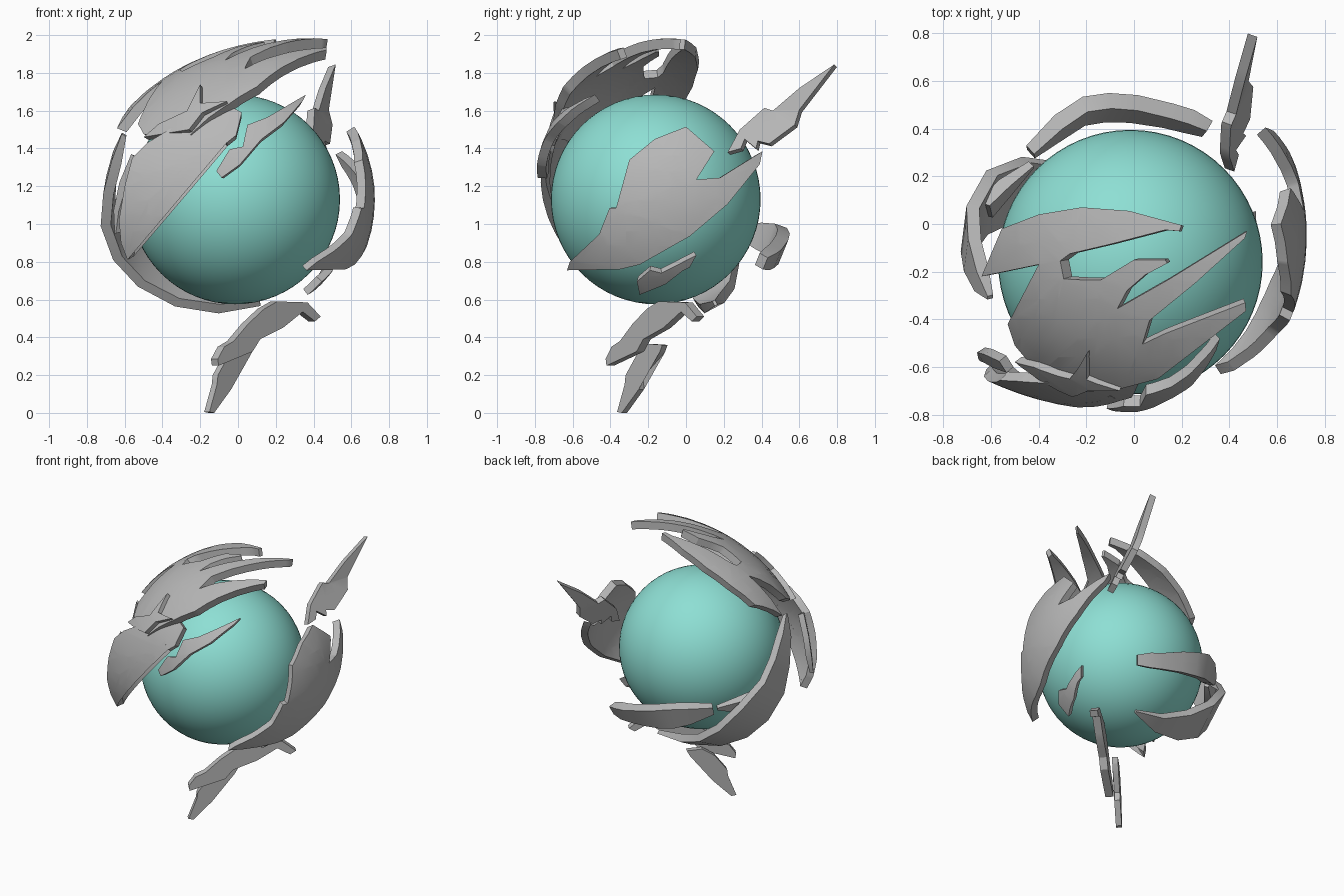
import bpy, bmesh, math
from mathutils import Vector

if "Cube" in bpy.data.objects:
    bpy.data.objects.remove(bpy.data.objects["Cube"])

def material(name, rgb):
    m = bpy.data.materials.new(name)
    m.diffuse_color = (*rgb, 1)
    m.use_nodes = True
    m.node_tree.nodes["Principled BSDF"].inputs["Base Color"].default_value = m.diffuse_color
    return m

GREY = material("stone_grey", (0.48, 0.48, 0.48))
TEAL = material("soft_teal", (0.27, 0.74, 0.66))
CORE = Vector((-0.015, -0.16, 1.13))

def finish(name, verts, faces, mat, angle=30):
    me = bpy.data.meshes.new(name)
    me.from_pydata(verts, [], faces)
    bm = bmesh.new()
    bm.from_mesh(me)
    bmesh.ops.recalc_face_normals(bm, faces=bm.faces)
    bm.to_mesh(me)
    bm.free()
    ob = bpy.data.objects.new(name, me)
    bpy.context.collection.objects.link(ob)
    me.materials.append(mat)
    bpy.ops.object.select_all(action='DESELECT')
    ob.select_set(True)
    bpy.context.view_layer.objects.active = ob
    bpy.ops.object.shade_smooth_by_angle(angle=math.radians(angle))
    return ob

def cut_outline(outline, step=0.08):
    """Fill a flat outline and slice it on a grid so it can be bent."""
    bm = bmesh.new()
    bm.faces.new([bm.verts.new((u, v, 0)) for u, v in outline])
    bmesh.ops.triangulate(bm, faces=bm.faces[:])
    for axis in (0, 1):
        no = Vector((axis == 0, axis == 1, 0))
        for k in range(-12, 27):
            bmesh.ops.bisect_plane(bm, geom=bm.verts[:] + bm.edges[:] + bm.faces[:],
                                   plane_co=no * (k * step + 0.003), plane_no=no)
    bm.verts.index_update()
    pts = [(v.co.x, v.co.y) for v in bm.verts]
    faces = [[v.index for v in f.verts] for f in bm.faces]
    rim = [(e.verts[0].index, e.verts[1].index) for e in bm.edges if e.is_boundary]
    bm.free()
    return pts, faces, rim

def slab(name, outline, outer, inner):
    """Bend an outline with outer(u, v) and close it with inner(point)."""
    pts, faces, rim = cut_outline(outline)
    top = [outer(u, v) for u, v in pts]
    n = len(top)
    faces = faces + [[i + n for i in reversed(f)] for f in faces]
    faces += [(a, b, b + n, a + n) for a, b in rim]
    return finish(name, top + [inner(p) for p in top], faces, GREY)

def shell(name, outline, axis, sign, centre, radii, thick=0.05):
    """Outline drawn across one axis and wrapped on an ellipsoid."""
    c = Vector(centre)
    a, b = [i for i in range(3) if i != axis]
    def outer(u, v):
        p = Vector((0, 0, 0))
        p[a], p[b] = u, v
        q = 1 - ((u - c[a]) / radii[a]) ** 2 - ((v - c[b]) / radii[b]) ** 2
        p[axis] = c[axis] + sign * radii[axis] * math.sqrt(max(q, 0.01))
        return p
    return slab(name, outline, outer, lambda p: p - (p - c).normalized() * thick)

def ribbon(name, path, thick=0.055):
    """Tapered blade following (x, y, z, half width) points around the core."""
    pts = [Vector(p[:3]) for p in path]
    verts, faces = [], []
    for i, p in enumerate(pts):
        t = pts[min(i + 1, len(pts) - 1)] - pts[max(i - 1, 0)]
        out = (p - CORE).normalized()
        side = out.cross(t).normalized() * path[i][3]
        d = out * min(thick, 0.02 + path[i][3])
        verts += [p + side, p - side, p - side - d, p + side - d]
    for i in range(len(pts) - 1):
        for k in range(4):
            a, b = i * 4 + k, i * 4 + (k + 1) % 4
            faces.append((a, b, b + 4, a + 4))
    e = len(verts)
    faces += [(0, 1, 2, 3), (e - 1, e - 2, e - 3, e - 4)]
    return finish(name, verts, faces, GREY)

# Central ball
bpy.ops.mesh.primitive_uv_sphere_add(segments=64, ring_count=32, radius=0.555, location=CORE)
ball = bpy.context.object
ball.name = "core_ball"
ball.data.materials.append(TEAL)
bpy.ops.object.shade_smooth()

# Crown plate with swept prongs
shell("crown_plate", [
    (-.64, -.22), (-.555, -.02), (-.40, .04), (-.22, .07), (-.02, .055), (.20, -.005),
    (.19, -.03), (.13, -.025), (-.10, -.085), (-.27, -.125), (-.31, -.155), (-.295, -.23),
    (-.21, -.235), (-.14, -.235), (.0, -.15), (.13, -.15), (.14, -.165), (.045, -.215),
    (-.03, -.28), (-.07, -.355), (.15, -.23), (.475, -.03), (.465, -.06), (.255, -.25),
    (.065, -.405), (.035, -.505), (.13, -.46), (.467, -.33), (.47, -.365), (.23, -.55),
    (.10, -.65), (-.05, -.69), (-.25, -.71), (-.40, -.63), (-.50, -.51), (-.53, -.42),
    (-.40, -.17)], 2, 1, (.34, -.05, 1.10), (1.13, .89, .885), 0.055)

# Raised splinter on the front of the crown
shell("crown_splinter", [
    (-.50, 1.46), (-.42, 1.53), (-.27, 1.60), (-.20, 1.74), (-.20, 1.64), (-.06, 1.65),
    (-.19, 1.59), (-.26, 1.50)], 1, -1, (.20, -.05, 1.10), (1.02, .88, .88), 0.04)

# Hooked front plate under the crown, with an outer claw
shell("hooked_front_plate", [
    (.02, 1.59), (-.05, 1.63), (-.16, 1.63), (-.30, 1.54), (-.48, 1.43), (-.56, 1.35),
    (-.60, 1.20), (-.63, 1.02), (-.62, .90), (-.585, .81), (-.56, .95), (-.47, 1.13),
    (-.31, 1.28), (-.15, 1.40), (-.10, 1.48), (-.06, 1.43), (-.01, 1.47)],
    1, -1, (0, -.05, 1.15), (1.08, .74, .80))
ribbon("outer_claw", [
    (-.55, -.60, 1.36, .03), (-.61, -.575, 1.21, .035), (-.645, -.56, 1.07, .025),
    (-.65, -.57, .95, .006)], 0.04)

# Separate front blade
shell("front_blade", [
    (.36, 1.685), (.345, 1.655), (.245, 1.54), (.125, 1.45), (.01, 1.315), (-.087, 1.245),
    (-.115, 1.28), (-.045, 1.395), (.025, 1.41), (.05, 1.525), (.155, 1.565)],
    1, -1, (.05, -.12, 1.20), (.68, .68, .68))

# Broad right plate
shell("right_plate", [
    (0, 1.515), (.15, 1.385), (.055, 1.235), (.18, 1.245), (.405, 1.385), (.39, 1.315),
    (.22, 1.105), (.02, .935), (-.245, .785), (-.35, .76), (-.63, .755), (-.615, .80),
    (-.46, .945), (-.405, 1.085), (-.37, 1.085), (-.30, 1.34), (-.165, 1.45)],
    0, 1, (0, -.05, 1.13), (.725, .83, .735))

# Small right blade
shell("small_right_blade", [
    (-.26, .695), (-.19, .755), (-.13, .74), (-.08, .765), (.055, .835), (.02, .77),
    (-.02, .75), (-.11, .68), (-.245, .625)], 0, 1, CORE, (.64, .64, .64), 0.04)

# Tall rear spike
slab("rear_spike", [
    (.785, 1.845), (.60, 1.605), (.575, 1.525), (.44, 1.425), (.38, 1.44), (.37, 1.40),
    (.31, 1.45), (.29, 1.40), (.22, 1.38), (.285, 1.50), (.415, 1.615), (.46, 1.60),
    (.60, 1.72)],
    lambda y, z: Vector((.455 + .38 * (y - z + 1.07) + .24 * max(0, z - 1.6), y, z)),
    lambda p: p + Vector((-.04, .014, -.014)))

# Hanging lower blades
slab("upper_hanging_blade", [
    (.42, .51), (.35, .585), (.19, .59), (.12, .55), (.035, .47), (-.04, .38), (-.09, .35),
    (-.125, .285), (-.12, .25), (.06, .325), (.10, .39), (.22, .45), (.325, .535), (.39, .485)],
    lambda x, z: Vector((x + .018, .885 * x - .315, z)),
    lambda p: p + Vector((-.036, .04, 0)))
slab("lower_hanging_blade", [
    (-.165, .005), (-.14, .0), (-.05, .125), (-.055, .19), (.06, .32), (.075, .36),
    (.0, .365), (-.06, .31), (-.12, .20), (-.125, .15)],
    lambda x, z: Vector((x + .014, x - .20, z)),
    lambda p: p + Vector((-.028, .028, 0)))

# Long left blade sweeping under the ball, with a barb
ribbon("left_blade", [
    (-.615, -.31, 1.48, .008), (-.665, -.24, 1.36, .05), (-.705, -.13, 1.21, .085),
    (-.715, -.02, 1.06, .12), (-.64, .10, .89, .15), (-.50, .16, .73, .14),
    (-.31, .16, .61, .11), (-.10, .15, .555, .06), (.12, .16, .57, .008)])
ribbon("left_barb", [
    (-.65, .07, .98, .07), (-.56, .17, .95, .05), (-.44, .26, .94, .01)])

# Rear blade
ribbon("rear_blade", [
    (.32, .42, .79, .035), (.24, .46, .80, .05), (.15, .485, .815, .055), (0, .515, .85, .07),
    (-.12, .52, .875, .08), (-.22, .505, .90, .085), (-.33, .435, .92, .07),
    (-.45, .32, .95, .03)], 0.07)
